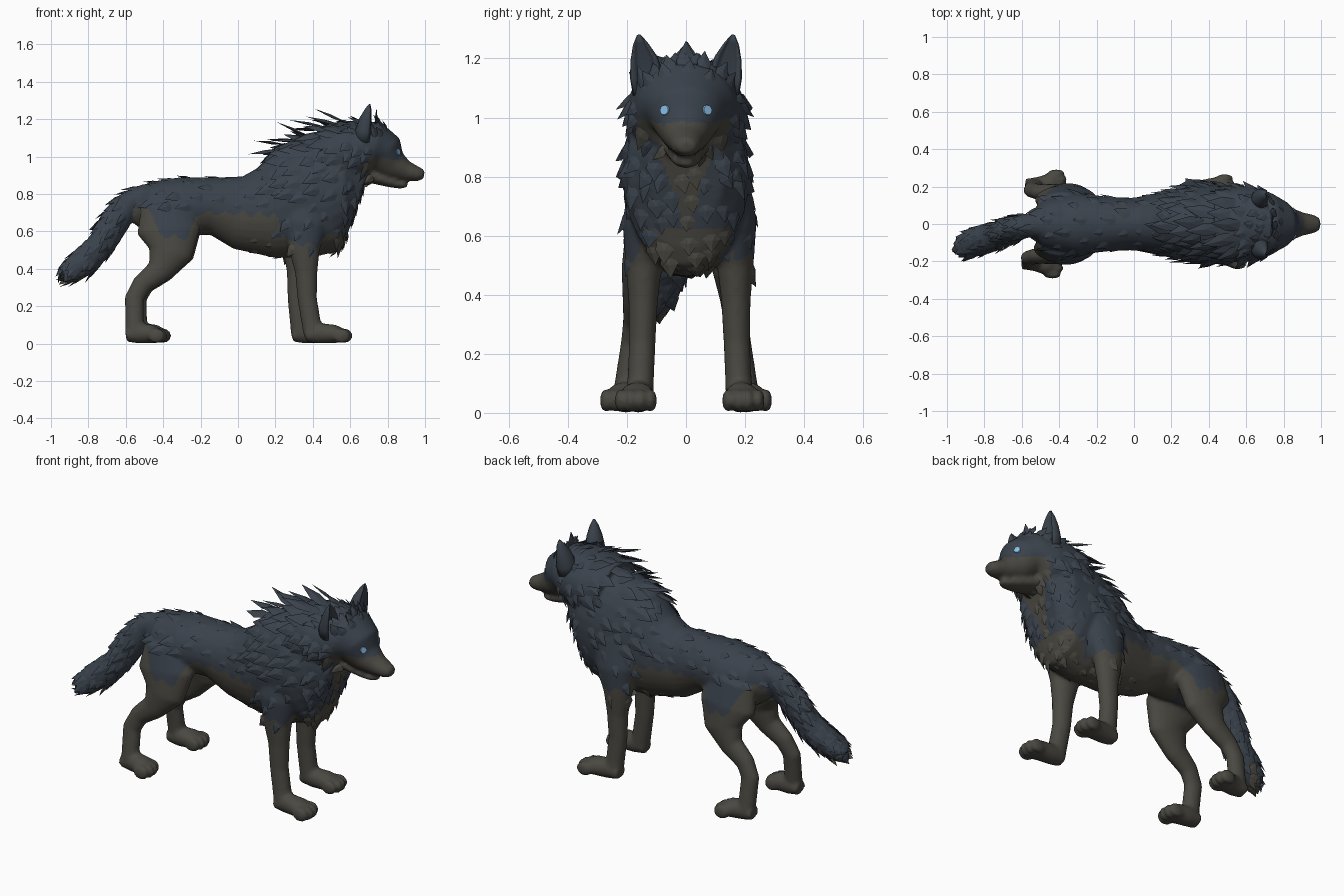
import bpy, bmesh, math, random
from mathutils import Vector, Matrix
from mathutils.bvhtree import BVHTree

random.seed(7)
if "Cube" in bpy.data.objects:
    bpy.data.objects.remove(bpy.data.objects["Cube"], do_unlink=True)


def material(name, color):
    mat = bpy.data.materials.new(name)
    mat.use_nodes = True
    mat.diffuse_color = (*color, 1)
    mat.node_tree.nodes["Principled BSDF"].inputs["Base Color"].default_value = (*color, 1)
    return mat


slate = material("slate blue fur", (.042, .054, .071))
brown = material("grey brown fur", (.068, .065, .053))
blue = material("pale blue eye", (.25, .52, .8))


def add_object(name, bm, mats):
    bmesh.ops.recalc_face_normals(bm, faces=bm.faces)
    mesh = bpy.data.meshes.new(name)
    bm.to_mesh(mesh)
    bm.free()
    obj = bpy.data.objects.new(name, mesh)
    bpy.context.collection.objects.link(obj)
    for mat in mats:
        mesh.materials.append(mat)
    return obj


def loft(bm, rings, sides=20, scoop=False):
    """Closed tube through rings of (x, y, z, half width, half depth)."""
    centres = [Vector(r[:3]) for r in rings]
    loops = []
    for i, ring in enumerate(rings):
        ahead = centres[min(i + 1, len(rings) - 1)]
        tangent = (ahead - centres[max(i - 1, 0)]).normalized()
        side = Vector((0, 1, 0))
        side = (side - tangent * side.dot(tangent)).normalized()
        up = tangent.cross(side)
        loop = []
        for k in range(sides):
            a = math.tau * k / sides
            c, s = math.cos(a), math.sin(a)
            if scoop and s < 0 and abs(c) < .8:
                s = .35
            loop.append(bm.verts.new(centres[i] + side * c * ring[3] + up * s * ring[4]))
        loops.append(loop)
    for a, b in zip(loops, loops[1:]):
        for k in range(sides):
            n = (k + 1) % sides
            bm.faces.new((a[k], a[n], b[n], b[k]))
    bm.faces.new(loops[0])
    bm.faces.new(loops[-1])


def ball(bm, centre, size):
    m = Matrix.Translation(centre) @ Matrix.Diagonal((*size, 1))
    bmesh.ops.create_uvsphere(bm, u_segments=16, v_segments=10, radius=1, matrix=m)


def paw(bm, x, y, reach, splay):
    """Foot with four toes, ending at x + reach and turned outward by splay."""
    loft(bm, [(x - .05, y, .045, .042, .035), (x + reach * .1, y, .055, .052, .055),
              (x + reach * .5, y + splay * .6, .052, .062, .05),
              (x + reach * .75, y + splay, .04, .056, .035)])
    for k in range(4):
        t = k - 1.5
        ball(bm, (x + reach - .045 - abs(t) * .014, y + splay + t * .034, .042), (.047, .021, .04))


# Torso, head, jaw and tail
skin = bmesh.new()
loft(skin, [(-.56, 0, .73, .06, .08), (-.47, 0, .72, .135, .145), (-.3, 0, .735, .165, .155),
            (-.13, 0, .735, .145, .155), (0, 0, .7, .14, .195), (.15, 0, .7, .17, .245),
            (.3, 0, .755, .2, .31), (.45, 0, .805, .215, .325), (.57, 0, .84, .2, .285),
            (.66, 0, .81, .13, .18)], 28)
loft(skin, [(.45, 0, 1.0, .18, .16), (.57, 0, 1.02, .205, .17), (.67, 0, 1.035, .19, .16),
            (.735, 0, 1.04, .165, .145), (.782, 0, 1.01, .13, .12), (.83, 0, .95, .09, .085),
            (.9, 0, .922, .063, .055), (.965, 0, .905, .048, .038), (.995, 0, .902, .03, .022)], 28)
loft(skin, [(.7, 0, .9, .08, .04), (.82, 0, .862, .055, .028), (.87, 0, .848, .04, .02),
            (.905, 0, .848, .025, .013)])
ball(skin, (.975, 0, .918), (.024, .036, .02))
loft(skin, [(-.48, 0, .8, .07, .06), (-.58, -.01, .755, .065, .065), (-.65, -.03, .66, .07, .078),
            (-.73, -.06, .53, .074, .074), (-.82, -.09, .44, .078, .076),
            (-.89, -.115, .39, .07, .066), (-.94, -.13, .365, .045, .045)])

# Legs, standing slightly out of step
for sgn in (-1, 1):
    hind, fore, spread = (0, 0, -.012) if sgn < 0 else (.02, -.07, .012)
    thigh = [(-.385, .1, .74, .07, .135), (-.37, .13, .6, .077, .17), (-.362, .155, .48, .064, .117),
             (-.425, .165, .385, .05, .068), (-.515, .17, .315, .043, .054),
             (-.555, .18, .24, .04, .052), (-.553, .195, .13, .042, .05), (-.55, .205, .05, .045, .05)]
    loft(skin, [(x + hind * (1 - z), y * sgn, z, w, d) for x, y, z, w, d in thigh])
    paw(skin, -.55 + hind, .2 * sgn, .18, .02 * sgn)
    arm = [(.38, .12, .8, .08, .13), (.36, .15, .64, .078, .12), (.355, .155, .5, .062, .082),
           (.365, .157, .38, .05, .06), (.37, .16, .24, .045, .052),
           (.39, .165, .12, .045, .052), (.405, .17, .05, .048, .055)]
    loft(skin, [(x + fore * (1 - z), (y + spread) * sgn, z, w, d) for x, y, z, w, d in arm])
    paw(skin, .41 + fore, (.172 + spread) * sgn, .21, .01 * sgn)

# Fuse all body parts into one smooth skin
body = add_object("body", skin, [slate, brown])
fuse = body.modifiers.new("fuse", "REMESH")
fuse.mode = "VOXEL"
fuse.voxel_size = .0105
relax = body.modifiers.new("relax", "SMOOTH")
relax.factor = .5
relax.iterations = 5
graph = bpy.context.evaluated_depsgraph_get()
fused = bpy.data.meshes.new_from_object(body.evaluated_get(graph))
body.modifiers.clear()
body.data = fused

# Height of the coat's lower edge along the flank
EDGE = [(-.6, .74), (-.47, .72), (-.42, .58), (-.27, .56), (-.21, .7), (.2, .69),
        (.26, .55), (.42, .52), (.5, .6), (.7, .66)]


def is_tail(p):
    return p.x < -.56 and p.z > .34 + max(0, p.x + .65) * 2 or p.x < -.66


def coat(p, n):
    """0 for the dark upper coat, 1 for the brown lower coat."""
    if is_tail(p):
        return int(p.x < -.8 and n.z < -.5)
    if p.x > .7 and abs(p.y) < .175:
        return int(p.z < .945 + .4 * min(abs(p.y), .13) or p.x > .87 and p.z < .985)
    if p.x > .5 and p.z < .93 and abs(p.y) < .35 * (p.z - .62) and abs(p.y) < .085 and n.x > 0:
        return 1
    if n.y * p.y < 0 and p.z < .7:
        return 1
    edge = EDGE[-1][1]
    for (x0, z0), (x1, z1) in zip(EDGE, EDGE[1:]):
        if p.x < x1:
            edge = z0 + (z1 - z0) * max(0, p.x - x0) / (x1 - x0)
            break
    return int(p.z < edge + .012 * math.sin(p.x * 70))


for poly in fused.polygons:
    poly.use_smooth = True
    poly.material_index = coat(poly.center, poly.normal)


# Fur tufts: flattened pointed locks laid over the skin
def style(p, n):
    """Flow, length, half width, lift and spacing of the fur at a point."""
    if is_tail(p):
        return Vector((-.7, -.15, -.5)), .06 if p.x < -.87 else .095, .028, .13, .036
    if p.x > .81 or p.z < .4:
        return None
    if p.x > .64 and p.z > 1.1:
        return Vector((-.7, 0, .5)), .075, .025, .3, .042
    if p.x > .6 and p.z > .82:
        if p.x > .73:
            return None
        return Vector((-.7, p.y, -.7)), .09, .03, .25, .042
    if p.x > .5 and n.x > .45:
        return Vector((-.1, 0, -1)), .085, .032, .2, .055
    if p.x > .19 and p.z > .78:
        crest = max(0, n.z - .6)
        return Vector((-1, 0, -.45 + crest)), .12 + .13 * crest, .036, .16 + .8 * crest, .055
    if p.x > .2 and p.z > .5 and abs(n.y) > .3:
        return Vector((-.6, 0, -.8)), .09, .032, .1, .08
    if p.x < .3 and p.z > .74:
        return Vector((-1, 0, -.25)), .1, .03, .15, .075
    if p.z < .62 and n.z < -.5 and p.x > .1:
        return Vector((-.9, 0, -.3)), .07, .025, .15, .07
    return None


def tuft(bm, p, n, flow, length, width, lift, tone):
    d = (flow - n * flow.dot(n)).normalized()
    d = (d + n * lift).normalized()
    side = d.cross(n).normalized()
    root = p - n * .008
    middle = root + d * length * .45
    points = [root + side * width * .7, middle + side * width, root + d * length + n * .004,
              middle - side * width, root - side * width * .7]
    rim = [bm.verts.new(q) for q in points]
    ridge = bm.verts.new(middle + n * width * .3)
    under = bm.verts.new(middle - n * width * .2)
    for k in range(5):
        a, b = rim[k], rim[(k + 1) % 5]
        bm.faces.new((a, b, ridge)).material_index = tone
        bm.faces.new((b, a, under)).material_index = tone


fur = bmesh.new()
placed = []
for poly in random.sample(list(fused.polygons), min(9000, len(fused.polygons))):
    p, n = poly.center.copy(), poly.normal.copy()
    look = style(p, n)
    if look is None:
        continue
    flow, length, width, lift, gap = look
    if any((p - q).length_squared < gap * gap for q in placed):
        continue
    placed.append(p)
    flow = flow + Vector([random.uniform(-.2, .2) for _ in range(3)])
    tuft(fur, p, n, flow, length * random.uniform(.75, 1.2), width, lift, coat(p, n))

# Upright forelock between the ears
for y, length in ((0, .1), (-.035, .06), (.035, .06)):
    tuft(fur, Vector((.745, y, 1.16)), Vector((1, y, 0)), Vector((0, y, 1)), length, .03, 0, 0)
add_object("fur_tufts", fur, [slate, brown])

# Cupped ears and flat eyes
surface = BVHTree.FromPolygons([v.co for v in fused.vertices], [f.vertices for f in fused.polygons])
for sgn, label in ((-1, "right"), (1, "left")):
    ear = bmesh.new()
    loft(ear, [(.67, .125 * sgn, 1.08, .055, .055), (.68, .133 * sgn, 1.14, .057, .052),
               (.69, .143 * sgn, 1.2, .046, .04), (.7, .155 * sgn, 1.25, .025, .022),
               (.705, .16 * sgn, 1.28, .006, .005)], scoop=True)
    obj = add_object(label + "_ear", ear, [slate])
    for poly in obj.data.polygons:
        poly.use_smooth = True

    spot, normal, _, _ = surface.ray_cast(Vector((1.5, .072 * sgn, 1.025)), Vector((-1, 0, 0)))
    eye = bmesh.new()
    turn = normal.to_track_quat("Z", "Y").to_matrix().to_4x4()
    bmesh.ops.create_cone(eye, cap_ends=True, segments=14, radius1=.019, radius2=.016,
                          depth=.009, matrix=Matrix.Translation(spot) @ turn)
    add_object(label + "_eye", eye, [blue])
